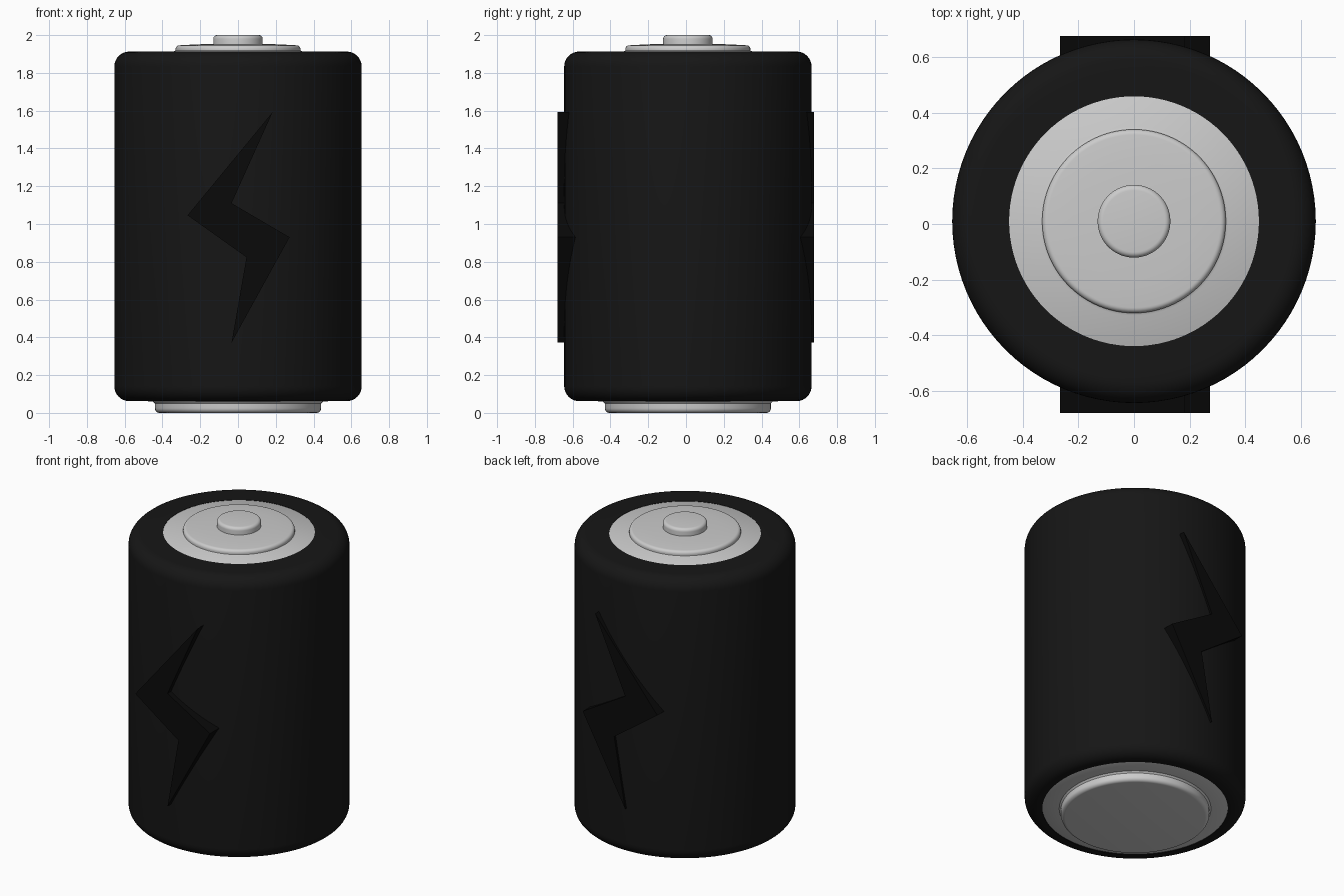
import bpy, bmesh, math

if "Cube" in bpy.data.objects:
    bpy.data.objects.remove(bpy.data.objects["Cube"])

CY = 0.01   # the round parts sit slightly behind the bolt's centre
SEG = 96


def material(name, rgb):
    m = bpy.data.materials.new(name)
    m.diffuse_color = (*rgb, 1)
    m.use_nodes = True
    m.node_tree.nodes["Principled BSDF"].inputs["Base Color"].default_value = m.diffuse_color
    return m


def arc(cx, cz, r, a0, a1, n=6):
    """Points on a rounded profile corner, angles in degrees."""
    return [(cx + r * math.cos(math.radians(a0 + (a1 - a0) * i / n)),
             cz + r * math.sin(math.radians(a0 + (a1 - a0) * i / n))) for i in range(n + 1)]


def finish(name, bm, mat=None, smooth=True):
    bmesh.ops.recalc_face_normals(bm, faces=bm.faces)
    mesh = bpy.data.meshes.new(name)
    bm.to_mesh(mesh)
    bm.free()
    ob = bpy.data.objects.new(name, mesh)
    bpy.context.collection.objects.link(ob)
    if mat:
        mesh.materials.append(mat)
    if smooth:
        bpy.ops.object.select_all(action='DESELECT')
        ob.select_set(True)
        bpy.context.view_layer.objects.active = ob
        bpy.ops.object.shade_smooth_by_angle(angle=math.radians(35))
    return ob


def lathe(name, profile, mat=None):
    """Revolve (radius, z) points, bottom to top, around the battery axis."""
    bm = bmesh.new()
    vs = [bm.verts.new((r, CY, z)) for r, z in profile]
    edges = [bm.edges.new(p) for p in zip(vs, vs[1:])]
    bmesh.ops.spin(bm, geom=vs + edges, cent=(0, CY, 0), axis=(0, 0, 1),
                   angle=math.tau, steps=SEG, use_duplicate=False)
    bmesh.ops.remove_doubles(bm, verts=bm.verts, dist=1e-4)
    return finish(name, bm, mat)


black = material("casing_black", (0.008, 0.008, 0.008))
dark = material("bolt_black", (0.003, 0.003, 0.003))

# Casing sleeve with rounded rims
R, Z0, Z1, B = 0.655, 0.062, 1.913, 0.08
lathe("casing", [(0.55, Z0 + 0.01), (0.55, Z0)]
      + arc(R - B, Z0 + B, B, -90, 0, 8)
      + arc(R - B, Z1 - B, B, 0, 90, 8)
      + [(0.45, Z1), (0.45, Z1 - 0.01)], black)

# Top terminal: flat ring, raised slightly domed disc
lathe("top_terminal", [(0.46, 1.905), (0.45, 1.911), (0.34, 1.914), (0.331, 1.918)]
      + arc(0.311, 1.926, 0.02, 0, 90)
      + [(0.22, 1.951), (0.12, 1.954), (0, 1.955)])

# Top contact button
lathe("top_button", [(0.131, 1.945)] + arc(0.111, 1.98, 0.02, 0, 90) + [(0, 2.0)])

# Bottom terminal: raised disc inside a flat ring
lathe("bottom_terminal", [(0, 0)] + arc(0.415, 0.025, 0.025, -90, 0)
      + [(0.44, 0.05), (0.45, 0.06), (0.55, 0.066), (0.56, 0.07)])

# Lightning bolt running through front to back
bolt = [(0.183, 1.592), (-0.034, 1.11), (0.273, 0.93),
        (-0.034, 0.372), (0.045, 0.824), (-0.267, 1.046)]
bm = bmesh.new()
face = bm.faces.new([bm.verts.new((x, -0.68, z)) for x, z in bolt])
ext = bmesh.ops.extrude_face_region(bm, geom=[face], use_keep_orig=True)
bmesh.ops.translate(bm, vec=(0, 1.358, 0),
                    verts=[g for g in ext["geom"] if isinstance(g, bmesh.types.BMVert)])
finish("lightning_bolt", bm, dark, smooth=False)
